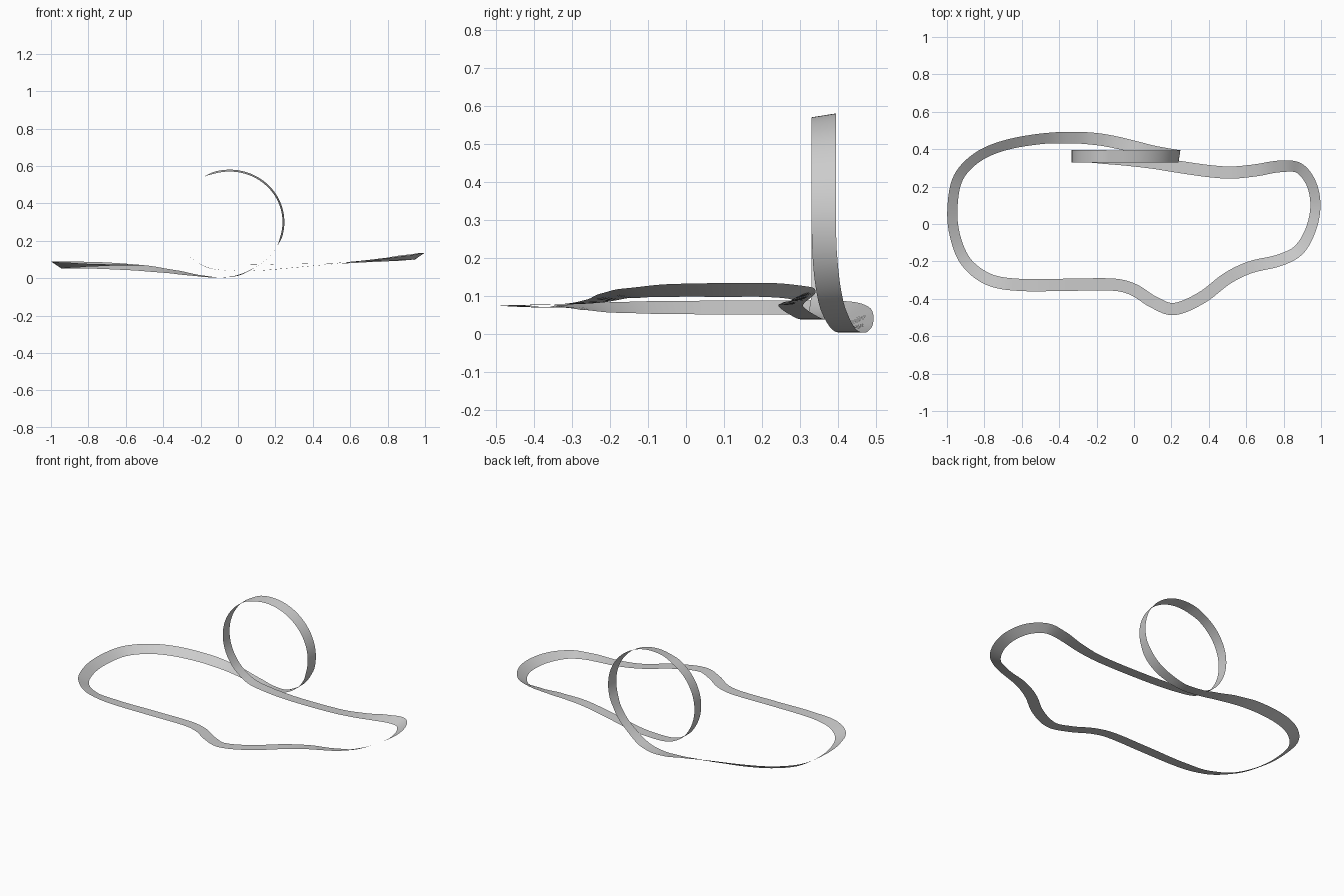
import bpy
import bmesh
from math import sin, cos, radians
from mathutils import Vector

default_cube = bpy.data.objects.get("Cube")
if default_cube:
    bpy.data.objects.remove(default_cube)

HALF_WIDTH = 0.0325
STEPS = 8
UP = Vector((0, 0, 1))

# Stations along the centreline: x, y, z, bank in degrees (outer edge raised)
front_and_left = [
    (-.1, -.325, .07, 0), (-.35, -.325, .07, 0), (-.62, -.325, .07, 3),
    (-.78, -.295, .07, 12), (-.9, -.2, .07, 25), (-.96, -.05, .07, 32),
    (-.97, .1, .07, 34), (-.938, .25, .07, 34), (-.84, .355, .07, 34),
    (-.7, .418, .066, 34), (-.5, .455, .053, 30), (-.33, .462, .032, 18),
    (-.2, .454, .012, 6), (-.1, .437, .004, 0), (0, .413, .015, 0),
]
back_and_right = [
    (-.16, .354, .056, 0), (-.05, .345, .041, 0), (.1, .328, .04, 0),
    (.25, .304, .052, 0), (.4, .283, .066, 0), (.52, .275, .076, 0),
    (.65, .287, .086, 5), (.78, .308, .098, 16), (.88, .3, .108, 30),
    (.946, .22, .116, 34), (.97, .1, .116, 34), (.945, -.03, .115, 31),
    (.88, -.14, .108, 22), (.78, -.193, .1, 12), (.62, -.232, .088, 4),
    (.5, -.29, .08, 0), (.36, -.395, .077, 0), (.21, -.455, .075, 0),
    (.1, -.415, .072, 0), (0, -.352, .07, 0),
]


def ground(rows):
    """Stations whose road surface faces upward."""
    return [(Vector(row[:3]), UP, radians(row[3])) for row in rows]


def vertical_loop():
    """Stations around the loop, whose road surface faces its centre."""
    centre = Vector((-.045, .362, .3))
    stations = []
    for degrees in range(30, 320, 15):
        a = radians(degrees)
        outward = Vector((sin(a), 0, -cos(a)))
        drift = .026 * (max(0, 90 - degrees) / 60) ** 2
        point = centre + Vector((.288 * outward.x, drift, .275 * outward.z))
        bank = radians(-9) if 60 < degrees < 200 else 0
        stations.append((point, -outward, bank))
    return stations


def smooth_path(stations):
    """Closed Hermite spline through the stations, spaced by chord length."""
    count = len(stations)
    points = [s[0] for s in stations]
    chord = [(points[(i + 1) % count] - points[i]).length for i in range(count)]

    def slope(i):
        i %= count
        return (points[(i + 1) % count] - points[i - 1]) / (chord[i] + chord[i - 1])

    path = []
    for i in range(count):
        j = (i + 1) % count
        start, end = slope(i) * chord[i], slope(j) * chord[i]
        for step in range(STEPS):
            t = step / STEPS
            ease = t * t * (3 - 2 * t)
            point = (points[i].lerp(points[j], ease)
                     + start * (t * (1 - t) ** 2) - end * (t * t * (1 - t)))
            up = stations[i][1].lerp(stations[j][1], t)
            bank = stations[i][2] * (1 - ease) + stations[j][2] * ease
            path.append((point, up, bank))
    return path


def build_ribbon(name, path, material):
    """Sweep a flat, banked strip along the closed path."""
    bm = bmesh.new()
    pairs = []
    for i, (point, up, bank) in enumerate(path):
        tangent = path[(i + 1) % len(path)][0] - path[i - 1][0]
        tangent.normalize()
        side = up.cross(tangent).normalized()
        normal = tangent.cross(side)
        lateral = (side * cos(bank) + normal * sin(bank)) * HALF_WIDTH
        pairs.append((bm.verts.new(point + lateral), bm.verts.new(point - lateral)))
    for i, (outer, inner) in enumerate(pairs):
        next_outer, next_inner = pairs[(i + 1) % len(pairs)]
        face = bm.faces.new((inner, next_inner, next_outer, outer))
        face.smooth = True
    mesh = bpy.data.meshes.new(name)
    bm.to_mesh(mesh)
    bm.free()
    mesh.materials.append(material)
    ribbon = bpy.data.objects.new(name, mesh)
    bpy.context.collection.objects.link(ribbon)
    return ribbon


# Plain grey road surface
grey = bpy.data.materials.new("light_grey")
grey.use_nodes = True
grey.diffuse_color = (.6, .6, .6, 1)
grey.node_tree.nodes["Principled BSDF"].inputs["Base Color"].default_value = (.6, .6, .6, 1)

# Circuit with one vertical loop
circuit = ground(front_and_left) + vertical_loop() + ground(back_and_right)
build_ribbon("track_ribbon", smooth_path(circuit), grey)
